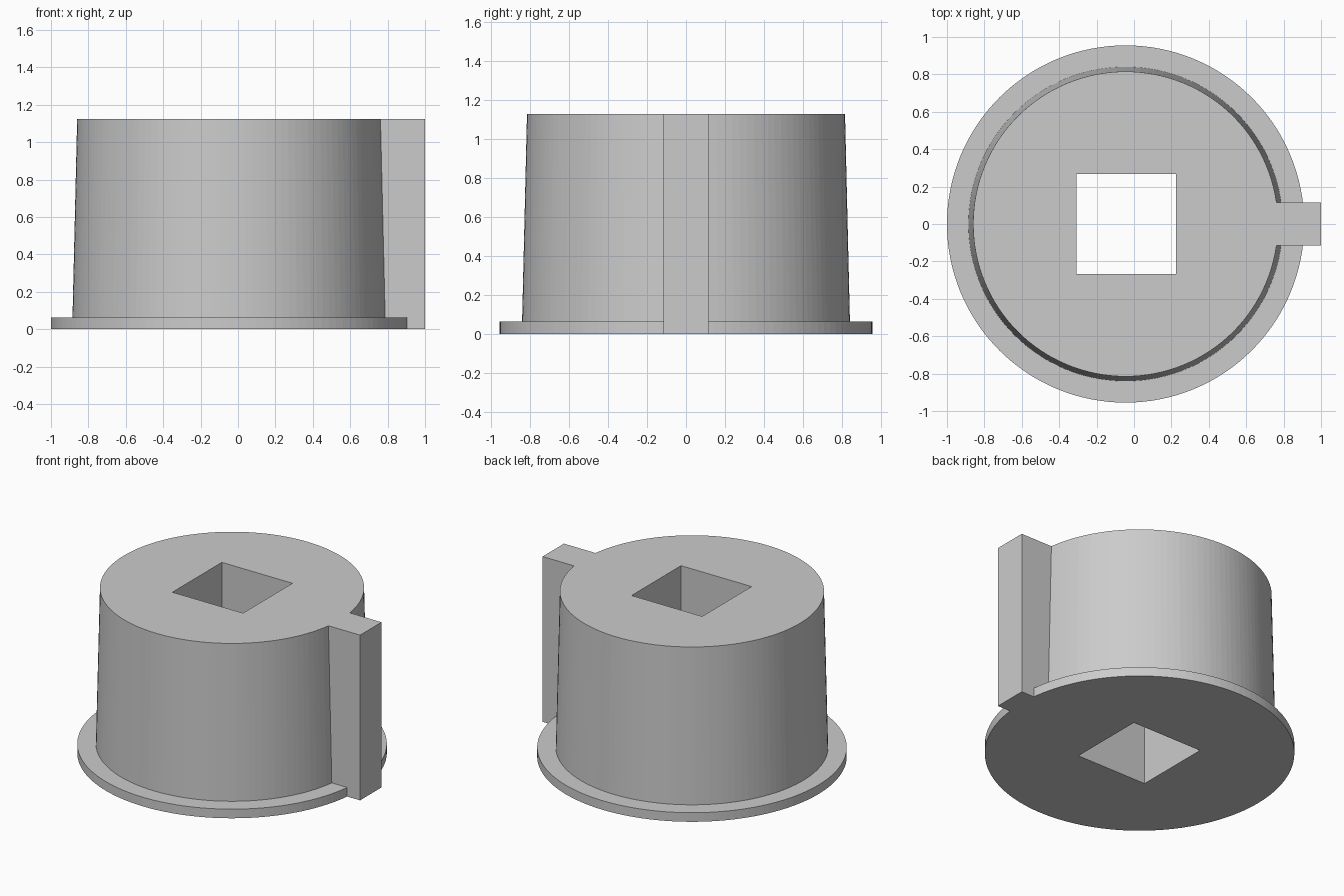
import bpy
import bmesh
import math
from mathutils import Matrix

CENTRE_X = -0.045
HEIGHT = 1.125
SEGMENTS = 128

if "Cube" in bpy.data.objects:
    bpy.data.objects.remove(bpy.data.objects["Cube"], do_unlink=True)

grey = bpy.data.materials.new("plain grey")
grey.use_nodes = True
colour = (0.6, 0.6, 0.6, 1)
grey.diffuse_color = colour
grey.node_tree.nodes["Principled BSDF"].inputs["Base Color"].default_value = colour


def make_object(name, bm):
    bmesh.ops.recalc_face_normals(bm, faces=bm.faces)
    mesh = bpy.data.meshes.new(name)
    bm.to_mesh(mesh)
    bm.free()
    mesh.materials.append(grey)
    obj = bpy.data.objects.new(name, mesh)
    bpy.context.collection.objects.link(obj)
    return obj


def box(name, x0, x1, half_y, z0, z1):
    bm = bmesh.new()
    place = Matrix.Translation(((x0 + x1) / 2, 0, (z0 + z1) / 2))
    size = Matrix.Diagonal((x1 - x0, 2 * half_y, z1 - z0, 1))
    bmesh.ops.create_cube(bm, size=1, matrix=place @ size)
    return make_object(name, bm)


def combine(target, tool, operation):
    mod = target.modifiers.new(tool.name, "BOOLEAN")
    mod.operation = operation
    mod.solver = "EXACT"
    mod.object = tool
    tool.hide_render = True
    bpy.context.view_layer.objects.active = target
    bpy.ops.object.modifier_apply(modifier=mod.name)
    bpy.data.objects.remove(tool, do_unlink=True)


# Tapered plug with a thin flange, as one stepped solid of rings
profile = [(0.955, 0), (0.955, 0.062), (0.84, 0.062), (0.815, HEIGHT)]
bm = bmesh.new()
rings = []
for radius, z in profile:
    ring = []
    for i in range(SEGMENTS):
        a = math.tau * i / SEGMENTS
        ring.append(bm.verts.new((CENTRE_X + radius * math.cos(a), radius * math.sin(a), z)))
    rings.append(ring)
for low, high in zip(rings, rings[1:]):
    for i in range(SEGMENTS):
        j = (i + 1) % SEGMENTS
        bm.faces.new((low[i], low[j], high[j], high[i]))
bm.faces.new(rings[0][::-1])
bm.faces.new(rings[-1])
plug = make_object("keyed_plug", bm)

# Upright key on the left side, flush with top and bottom
combine(plug, box("key", 0.5, 1.0, 0.115, 0, HEIGHT), "UNION")

# Square hole right through the middle
hole = 0.266
combine(plug, box("square_hole", CENTRE_X + 0.003 - hole, CENTRE_X + 0.003 + hole,
                  hole, -0.2, HEIGHT + 0.2), "DIFFERENCE")
